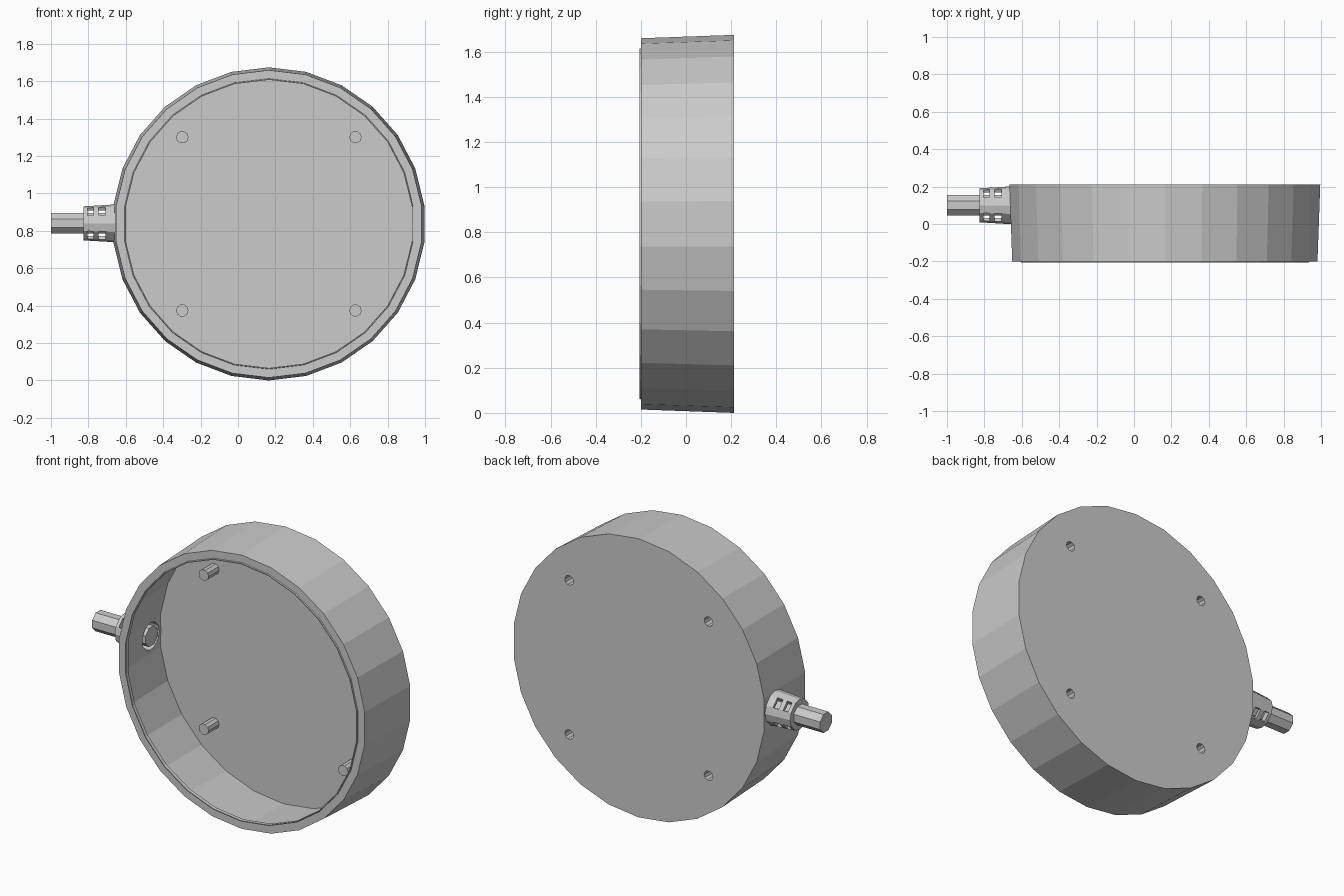
import bpy, bmesh
from math import cos, sin, radians

if "Cube" in bpy.data.objects:
    bpy.data.objects.remove(bpy.data.objects["Cube"])

CX, CZ = 0.165, 0.837          # centre of the round shell
CABLE = (0.0, 0.10, 0.84)      # cable axis runs along x


def turn(n, phase=0.0):
    return [phase + 360 * i / n for i in range(n)]


def lathe(name, profile, angles, axis, centre, full=True):
    """Revolve a closed (radius, height) profile about the y or x axis."""
    bm = bmesh.new()
    rows = []
    for a in angles:
        c, s = cos(radians(a)), sin(radians(a))
        row = []
        for r, h in profile:
            p = (r * c, h, r * s) if axis == 'Y' else (h, r * c, r * s)
            row.append(bm.verts.new([p[i] + centre[i] for i in range(3)]))
        rows.append(row)
    n, m = len(rows), len(profile)
    for i in range(n if full else n - 1):
        a, b = rows[i], rows[(i + 1) % n]
        for j in range(m):
            k = (j + 1) % m
            if profile[j][0] == 0 and profile[k][0] == 0:
                continue
            bm.faces.new((a[j], a[k], b[k], b[j]))
    if not full:
        bm.faces.new(rows[0])
        bm.faces.new(rows[-1])
    bmesh.ops.remove_doubles(bm, verts=bm.verts, dist=1e-5)
    bmesh.ops.recalc_face_normals(bm, faces=bm.faces)
    me = bpy.data.meshes.new(name)
    bm.to_mesh(me)
    bm.free()
    ob = bpy.data.objects.new(name, me)
    bpy.context.collection.objects.link(ob)
    return ob


def rod(r, h0, h1):
    return [(0, h0), (r, h0), (r, h1), (0, h1)]


def cut(target, cutter):
    mod = target.modifiers.new("hole", 'BOOLEAN')
    mod.operation = 'DIFFERENCE'
    mod.solver = 'EXACT'
    mod.object = cutter
    bpy.context.view_layer.objects.active = target
    bpy.ops.object.modifier_apply(modifier=mod.name)
    bpy.data.objects.remove(cutter)


# Round thin-walled shell, open at the front with an inward lip
shell = lathe("shell",
              [(0, 0.212), (0.837, 0.212), (0.822, -0.2), (0.777, -0.2),
               (0.775, -0.207), (0.77, -0.207), (0.77, -0.185),
               (0.81, -0.185), (0.825, 0.2), (0, 0.2)],
              turn(26, 90), 'Y', (CX, 0, CZ))

# Four hollow screw bosses, open at the back
for sx in (-1, 1):
    for sz in (-1, 1):
        c = (CX + sx * 0.463, 0, CZ + sz * 0.463)
        cut(shell, lathe("hole_cutter", rod(0.029, 0.15, 0.3), turn(10), 'Y', c))
        lathe("screw_boss",
              [(0, 0.10), (0.033, 0.10), (0.033, 0.205), (0.029, 0.205),
               (0.029, 0.11), (0, 0.11)], turn(10), 'Y', c)

# Cable opening in the side wall
cut(shell, lathe("cable_cutter", rod(0.085, -0.75, -0.55), turn(12, 15), 'X', CABLE))

# Cable
lathe("cable", rod(0.06, -1.0, -0.645), turn(8, 22.5), 'X', CABLE)

# Strain relief: tapered rings joined by four bars, leaving slots between
ring_angles = sorted(q + d for q in (0, 90, 180, 270) for d in (-27, 0, 27))


def sleeve(x0, x1, inner=0.076):
    def taper(x):
        return 0.091 + (x + 0.825) * 0.06
    return [(inner, x0), (taper(x0), x0), (taper(x1), x1), (inner, x1)]


for x0, x1, inner in ((-0.825, -0.805, 0.055), (-0.773, -0.746, 0.076),
                      (-0.709, -0.65, 0.082)):
    lathe("strain_relief_ring", sleeve(x0, x1, inner), ring_angles, 'X', CABLE)
for q in (0, 90, 180, 270):
    for x0, x1 in ((-0.805, -0.773), (-0.746, -0.709)):
        lathe("strain_relief_bar", sleeve(x0, x1), (q - 27, q, q + 27),
              'X', CABLE, full=False)
